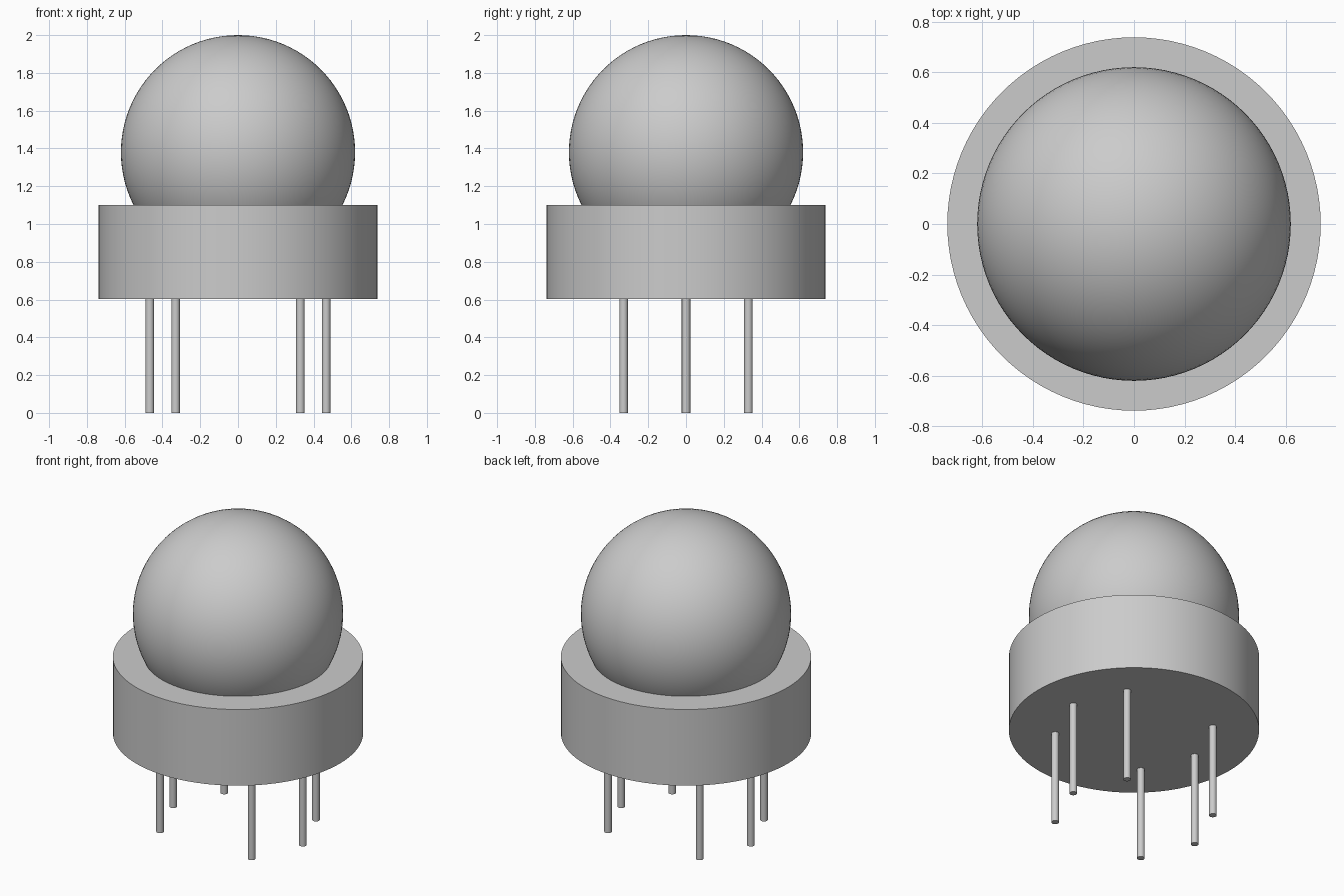
import bpy
import math

cube = bpy.data.objects.get("Cube")
if cube:
    bpy.data.objects.remove(cube, do_unlink=True)

grey = bpy.data.materials.new("light grey")
grey.use_nodes = True
colour = (0.6, 0.6, 0.6, 1)
grey.diffuse_color = colour
grey.node_tree.nodes["Principled BSDF"].inputs["Base Color"].default_value = colour


def finish(name):
    ob = bpy.context.object
    ob.name = name
    ob.data.materials.append(grey)
    bpy.ops.object.shade_smooth_by_angle(angle=math.radians(30))


def cylinder(name, radius, bottom, top, x=0, y=0, sides=96):
    bpy.ops.mesh.primitive_cylinder_add(vertices=sides, radius=radius, depth=top - bottom,
                                        location=(x, y, (bottom + top) / 2))
    finish(name)


# Round base
BASE_BOTTOM, BASE_TOP = 0.604, 1.1
cylinder("base", 0.738, BASE_BOTTOM, BASE_TOP)

# Ball lens sunk into the base
LENS_RADIUS = 0.62
bpy.ops.mesh.primitive_uv_sphere_add(segments=96, ring_count=48, radius=LENS_RADIUS,
                                     location=(0, 0, 2 - LENS_RADIUS))
finish("lens")

# Six pins on one circle: two at the sides, four on the diagonals
PIN_CIRCLE = 0.467
for degrees in (0, 45, 135, 180, 225, 315):
    a = math.radians(degrees)
    cylinder(f"pin_{degrees}", 0.0225, 0, BASE_BOTTOM + 0.02,
             PIN_CIRCLE * math.cos(a), PIN_CIRCLE * math.sin(a), sides=24)
